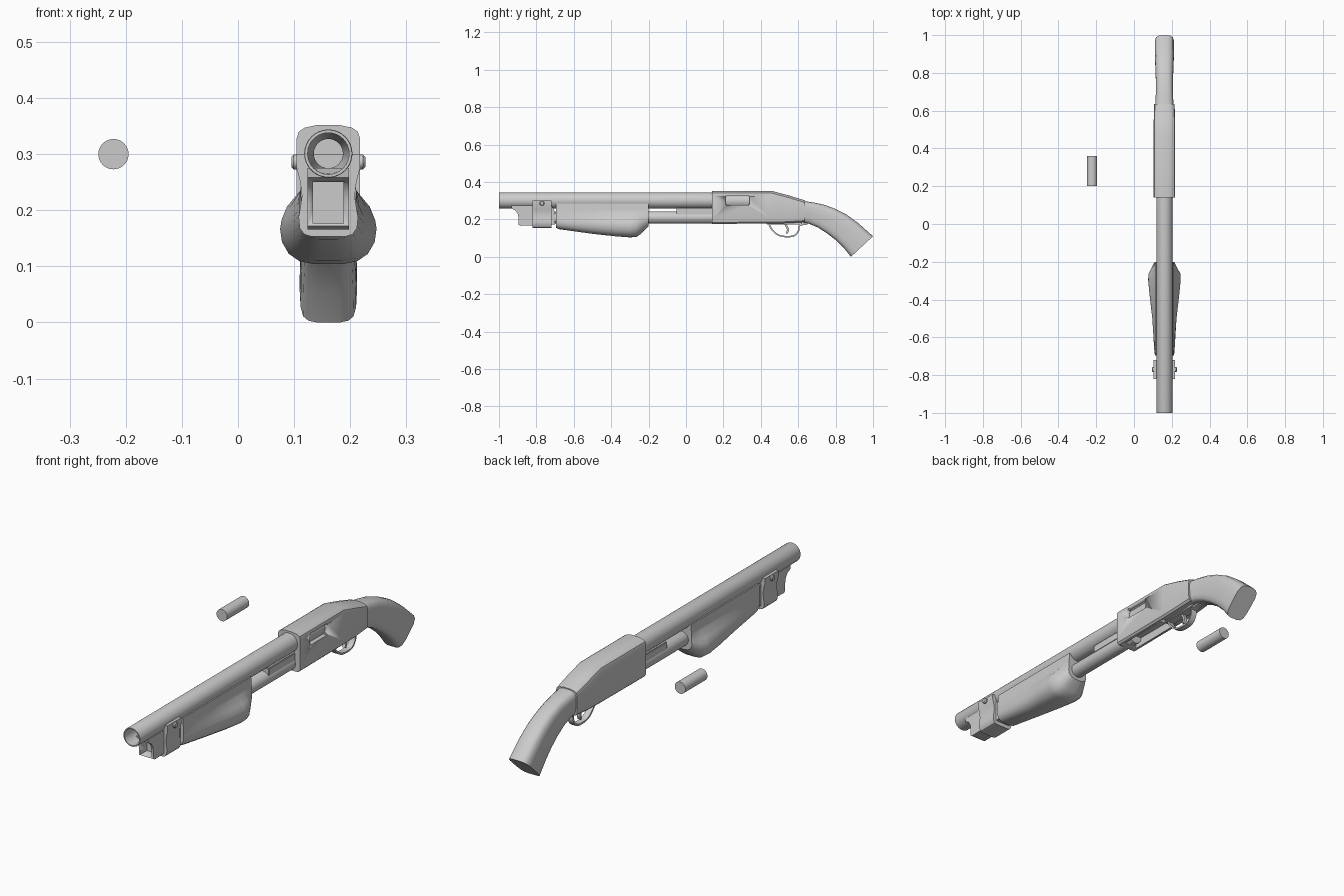
import bpy, bmesh, math

if "Cube" in bpy.data.objects:
    bpy.data.objects.remove(bpy.data.objects["Cube"])

CX = 0.161  # centre plane of the long object


def finish(name, bm, angle=35):
    bmesh.ops.recalc_face_normals(bm, faces=bm.faces)
    me = bpy.data.meshes.new(name)
    bm.to_mesh(me)
    bm.free()
    ob = bpy.data.objects.new(name, me)
    bpy.context.collection.objects.link(ob)
    bpy.ops.object.select_all(action='DESELECT')
    ob.select_set(True)
    bpy.context.view_layer.objects.active = ob
    bpy.ops.object.shade_smooth_by_angle(angle=math.radians(angle))
    return ob


def skin(bm, rings, caps=True):
    vs = [[bm.verts.new(p) for p in r] for r in rings]
    n = len(vs[0])
    for a, b in zip(vs, vs[1:]):
        for i in range(n):
            j = (i + 1) % n
            bm.faces.new((a[i], a[j], b[j], b[i]))
    if caps:
        bm.faces.new(vs[0])
        bm.faces.new(vs[-1])


def loft(name, halves, angle=35):
    """Each half section is a list of (half width, y, z), mirrored about CX."""
    bm = bmesh.new()
    skin(bm, [[(CX + x, y, z) for x, y, z in h] +
              [(CX - x, y, z) for x, y, z in reversed(h)] for h in halves])
    return finish(name, bm, angle)


def lathe(name, prof, x=CX, z=0.301, n=32):
    """Spin a (y, radius) profile around the y axis."""
    bm = bmesh.new()
    skin(bm, [[(x + r * math.cos(2 * math.pi * i / n), y, z + r * math.sin(2 * math.pi * i / n))
               for i in range(n)] for y, r in prof])
    return finish(name, bm)


def plate(name, prof, hw, bevel=0.0):
    """Extrude a (y, z) outline across the width."""
    bm = bmesh.new()
    skin(bm, [[(CX + s * hw, y, z) for y, z in prof] for s in (-1, 1)])
    if bevel:
        bmesh.ops.bevel(bm, geom=bm.edges[:], offset=bevel, segments=2, affect='EDGES')
    return finish(name, bm)


def box(name, x0, x1, y0, y1, z0, z1, bevel=0.0):
    bm = bmesh.new()
    skin(bm, [[(x0, y, z0), (x1, y, z0), (x1, y, z1), (x0, y, z1)] for y in (y0, y1)])
    if bevel:
        bmesh.ops.bevel(bm, geom=bm.edges[:], offset=bevel, segments=2, affect='EDGES')
    return finish(name, bm)


def strip(name, path, hw, t):
    """Thin band following a smooth (y, z) path."""
    pts = []
    for i in range(len(path) - 1):
        p = [path[max(i - 1, 0)], path[i], path[i + 1], path[min(i + 2, len(path) - 1)]]
        for k in range(4):
            u = k / 4
            pts.append([0.5 * (2 * b + (c - a) * u + (2 * a - 5 * b + 4 * c - d) * u * u +
                               (3 * b - a - 3 * c + d) * u ** 3) for a, b, c, d in zip(*p)])
    pts.append(path[-1])
    halves = []
    for i, (y, z) in enumerate(pts):
        a, b = pts[max(i - 1, 0)], pts[min(i + 1, len(pts) - 1)]
        dy, dz = b[0] - a[0], b[1] - a[1]
        d = math.hypot(dy, dz)
        ny, nz = -dz / d * t / 2, dy / d * t / 2
        halves.append([(hw, y + ny, z + nz), (hw, y - ny, z - nz)])
    return loft(name, halves)


def cut(ob, cutter):
    m = ob.modifiers.new('cut', 'BOOLEAN')
    m.operation, m.object, m.solver = 'DIFFERENCE', cutter, 'EXACT'
    bpy.context.view_layer.objects.active = ob
    bpy.ops.object.modifier_apply(modifier=m.name)
    bpy.data.objects.remove(cutter)


# long upper tube with stepped bore, lower tube, loose cartridge
lathe('upper_tube', [(0.2, 0.043), (-0.997, 0.043), (-1, 0.042), (-1, 0.037),
                     (-0.93, 0.036), (-0.85, 0.026), (-0.5, 0.026)])
lathe('lower_tube', [(-0.85, 0.026), (-0.84, 0.033), (0.2, 0.033)], z=0.21)
lathe('cartridge', [(0.2, 0.027), (0.36, 0.027)], x=-0.222, z=0.3)
box('slide_bar', CX - 0.031, CX + 0.031, -0.05, 0.16, 0.225, 0.262, 0.003)

# main housing with side and bottom openings
body = []
for y, zt, zb, hw in [(0.14, .352, .176, .0565), (0.46, .352, .178, .0565),
                      (0.55, .328, .18, .0565), (0.635, .302, .186, .054)]:
    body.append([(x * hw, y, z) for x, z in
                 [(.35, zt), (.75, zt - .005), (.93, zt - .012), (1, zt - .024),
                  (1, zb + .022), (.95, zb + .008), (.8, zb)]])
housing = loft('housing', body, 30)
cut(housing, box('side_cutter', CX + 0.03, CX + 0.08, 0.21, 0.34, 0.275, 0.328, 0.006))
cut(housing, box('bottom_cutter', CX - 0.034, CX + 0.034, 0.165, 0.42, 0.15, 0.215))
lathe('inner_bolt', [(0.2, 0.042), (0.35, 0.042)], z=0.298)

# curved rear grip, sections span from upper edge to lower edge
TOP = [(.625, .299), (.68, .291), (.74, .278), (.80, .256), (.86, .225), (.92, .181), (1.0, .11)]
LOW = [(.60, .187), (.655, .178), (.705, .157), (.755, .125), (.80, .09), (.84, .052), (.882, 0)]
WID = [.049, .046, .045, .046, .048, .050, .051]
ARC = [(0, .3), (.03, .65), (.1, .88), (.25, 1), (.5, 1), (.75, .97), (.9, .88), (.97, .7), (1, .4)]
loft('rear_grip', [[(w * f, a[0] + (b[0] - a[0]) * t, a[1] + (b[1] - a[1]) * t) for t, f in ARC]
                   for a, b, w in zip(TOP, LOW, WID)], 40)

# guard loop, lever and base plate
strip('guard_loop', [(.44, .182), (.46, .145), (.495, .116), (.54, .108), (.58, .114),
                     (.602, .14), (.608, .168), (.65, .176)], 0.014, 0.008)
strip('lever', [(.525, .19), (.537, .165), (.545, .145), (.538, .125)], 0.008, 0.011)
box('base_plate', CX - 0.022, CX + 0.022, 0.43, 0.62, 0.172, 0.195, 0.003)

# sliding hand grip with bulging underside
hand = []
for y, bw, zb in [(-.695, .050, .155), (-.68, .053, .148), (-.5, .064, .123), (-.38, .078, .110),
                  (-.30, .086, .104), (-.265, .085, .106), (-.24, .072, .124), (-.20, .051, .163)]:
    h = .235 - zb
    hand.append([(.046, y, .285), (.048, y, .25), (.050, y, .235)] +
                [(max(bw * f, .0), y, zb + h * t) for f, t in
                 [(.86 if bw > .06 else .97, .78), (.97, .6), (1, .48), (.96, .3),
                  (.82, .14), (.6, .04), (.3, 0)]])
loft('hand_grip', hand, 40)

# clamp band with cross bolt
SEC = [(.0565, .300), (.0565, .275), (.050, .25), (.047, .225), (.050, .205), (.053, .188),
       (.051, .168), (.043, .157), (.03, .153)]
loft('clamp', [[(x, y, z) for x, z in SEC] for y in (-.82, -.72)])
bm = bmesh.new()
skin(bm, [[(CX + s, -.77 + r * math.cos(i * math.pi / 8), .286 + r * math.sin(i * math.pi / 8))
           for i in range(16)] for s, r in [(-.066, .009), (-.062, .013), (.062, .013), (.066, .009)]])
finish('cross_bolt', bm)

# hollow front lug under the upper tube
lug = plate('front_lug', [(-.935, .275), (-.932, .258), (-.912, .248), (-.90, .23), (-.896, .21),
                          (-.896, .172), (-.885, .166), (-.70, .172), (-.70, .24), (-.72, .275)],
            0.037)
cut(lug, box('lug_cutter', CX - 0.027, CX + 0.027, -1.0, -0.85, 0.176, 0.25))
